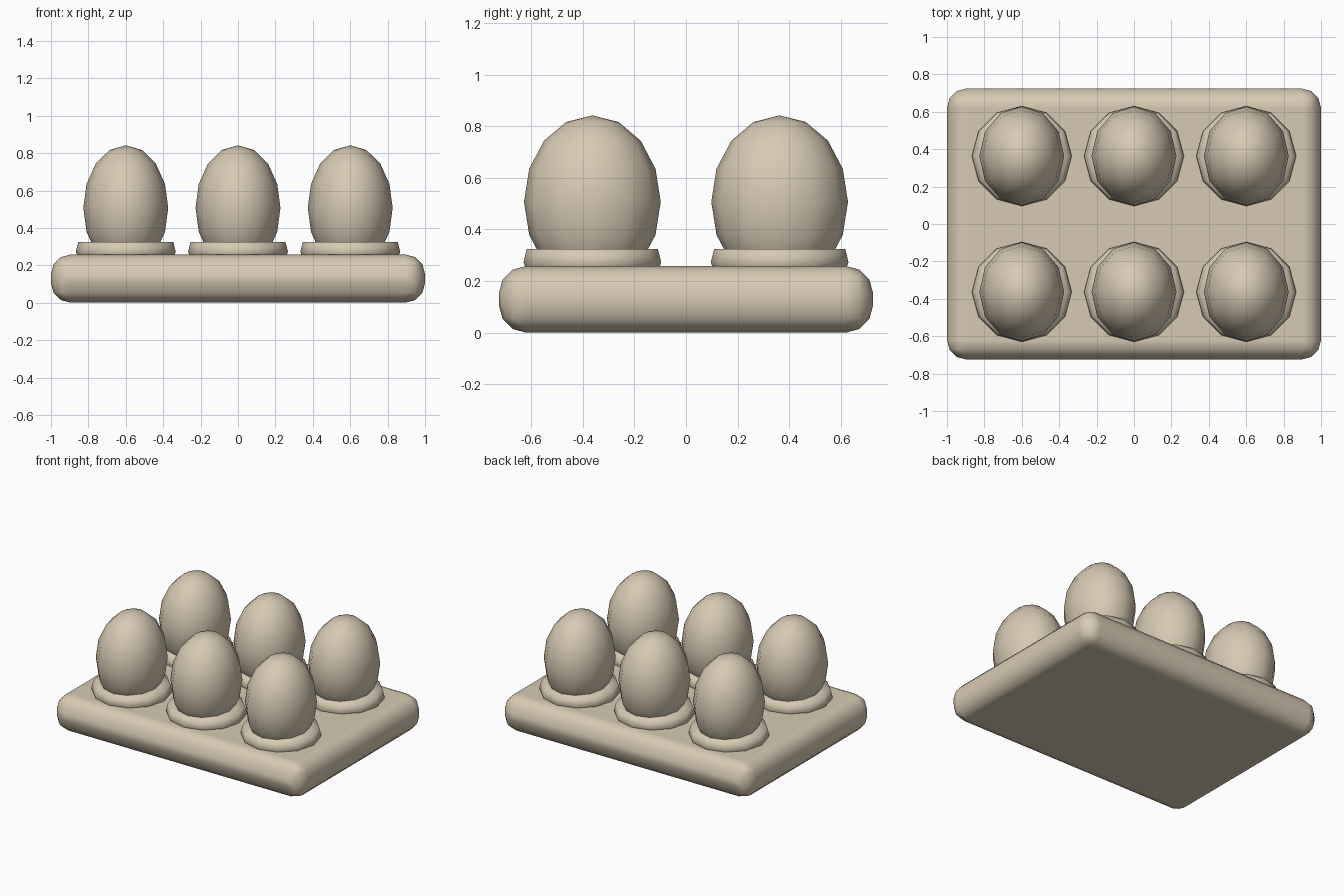
import bpy, bmesh, math

old = bpy.data.objects.get("Cube")
if old:
    bpy.data.objects.remove(old, do_unlink=True)

beige = bpy.data.materials.new("warm_beige")
beige.use_nodes = True
colour = (0.68, 0.59, 0.45, 1)
beige.diffuse_color = colour
beige.node_tree.nodes["Principled BSDF"].inputs["Base Color"].default_value = colour


def add_part(name, bm, location):
    bmesh.ops.recalc_face_normals(bm, faces=bm.faces)
    for face in bm.faces:
        face.smooth = True
    mesh = bpy.data.meshes.new(name)
    bm.to_mesh(mesh)
    bm.free()
    mesh.materials.append(beige)
    obj = bpy.data.objects.new(name, mesh)
    obj.location = location
    bpy.context.collection.objects.link(obj)
    return obj


def lathe(profile, sides):
    """Stack rings of (radius, height) and cap both ends."""
    bm = bmesh.new()
    rings = []
    for radius, z in profile:
        angles = [math.tau * i / sides for i in range(sides)]
        rings.append([bm.verts.new((radius * math.cos(a), radius * math.sin(a), z))
                      for a in angles])
    for low, high in zip(rings, rings[1:]):
        for i in range(sides):
            j = (i + 1) % sides
            bm.faces.new((low[i], low[j], high[j], high[i]))
    bm.faces.new(rings[0][::-1])
    bm.faces.new(rings[-1])
    return bm


# Rounded tray
bm = bmesh.new()
bmesh.ops.create_cube(bm, size=1)
bmesh.ops.scale(bm, vec=(2, 1.45, 0.258), verts=bm.verts)
bmesh.ops.bevel(bm, geom=bm.edges[:], offset=0.105, segments=3, profile=0.5,
                affect='EDGES', clamp_overlap=True)
tray = add_part("tray", bm, (0, 0, 0.129))
weighted = tray.modifiers.new("flat_face_normals", 'WEIGHTED_NORMAL')
weighted.weight = 100

# Six cups, each holding an egg
for row, y in (("front", -0.363), ("back", 0.363)):
    for column, x in (("right", -0.6), ("middle", 0), ("left", 0.6)):
        cup = lathe([(0.25, 0.23), (0.267, 0.272), (0.254, 0.325), (0.18, 0.325)], 12)
        add_part(f"cup_{row}_{column}", cup, (x, y, 0))

        egg = bmesh.new()
        bmesh.ops.create_uvsphere(egg, u_segments=12, v_segments=8, radius=1)
        bmesh.ops.scale(egg, vec=(0.227, 0.265, 0.335), verts=egg.verts)
        add_part(f"egg_{row}_{column}", egg, (x, y, 0.507))
